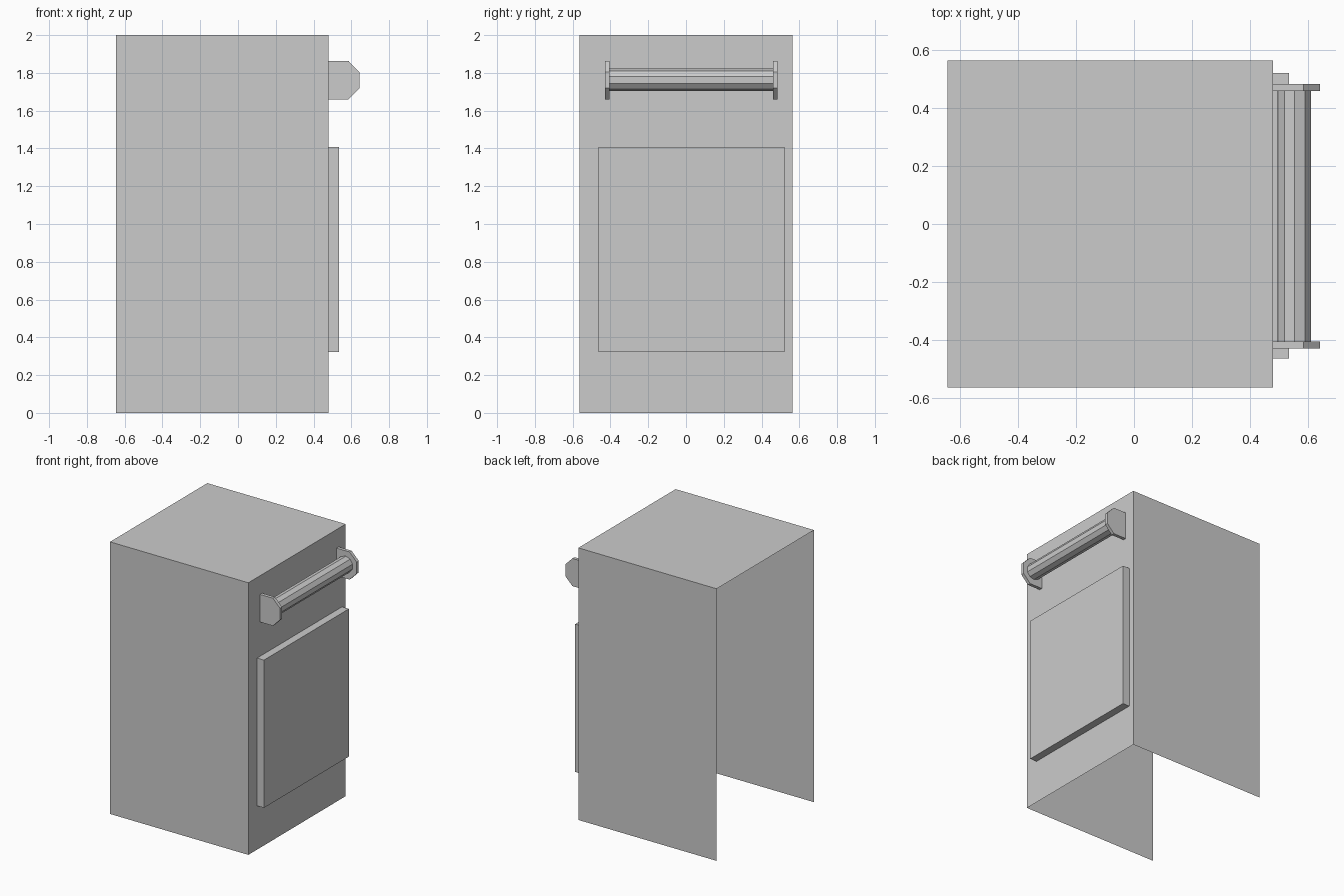
import bpy, bmesh, math
from mathutils import Vector

if "Cube" in bpy.data.objects:
    bpy.data.objects.remove(bpy.data.objects["Cube"])


def finish(name, bm):
    mesh = bpy.data.meshes.new(name)
    bm.to_mesh(mesh)
    bm.free()
    obj = bpy.data.objects.new(name, mesh)
    bpy.context.collection.objects.link(obj)
    return obj


def box(name, lo, hi, open_sides=()):
    """Flat box; faces whose normal is listed in open_sides are left out."""
    bm = bmesh.new()
    bmesh.ops.create_cube(bm, size=1)
    bm.normal_update()
    drop = [f for f in bm.faces
            if any(f.normal.dot(Vector(s)) > 0.9 for s in open_sides)]
    bmesh.ops.delete(bm, geom=drop, context='FACES')
    for v in bm.verts:
        v.co = [l + (c + 0.5) * (h - l) for c, l, h in zip(v.co, lo, hi)]
    return finish(name, bm)


def prism(name, profile, y0, y1, caps=True):
    """Extrude an (x, z) profile along y."""
    bm = bmesh.new()
    a = [bm.verts.new((x, y0, z)) for x, z in profile]
    b = [bm.verts.new((x, y1, z)) for x, z in profile]
    n = len(profile)
    for i in range(n):
        j = (i + 1) % n
        bm.faces.new((a[i], b[i], b[j], a[j]))
    if caps:
        bm.faces.new(a)
        bm.faces.new(b[::-1])
    return finish(name, bm)


FACE_X = 0.48

# Cabinet shell, open at the rear and underneath
box("cabinet_body", (-0.645, -0.565, 0), (FACE_X, 0.565, 2),
    [(-1, 0, 0), (0, 0, -1)])

# Raised door panel, open where it meets the cabinet
box("door_panel", (FACE_X, -0.464, 0.322), (0.536, 0.522, 1.408), [(-1, 0, 0)])

# Chamfered end brackets of the handle
bracket = [(FACE_X, 1.66), (0.585, 1.66), (0.643, 1.719),
           (0.643, 1.804), (0.585, 1.863), (FACE_X, 1.863)]
for side, y0, y1 in (("near", -0.43, -0.406), ("far", 0.46, 0.484)):
    prism("handle_bracket_" + side, bracket, y0, y1)

# Ten-sided handle bar between the brackets
bar = [(0.553 + 0.06 * math.cos(a), 1.764 + 0.06 * math.sin(a))
       for a in (math.radians(16 + 36 * i) for i in range(10))]
prism("handle_bar", bar, -0.406, 0.46, caps=False)
